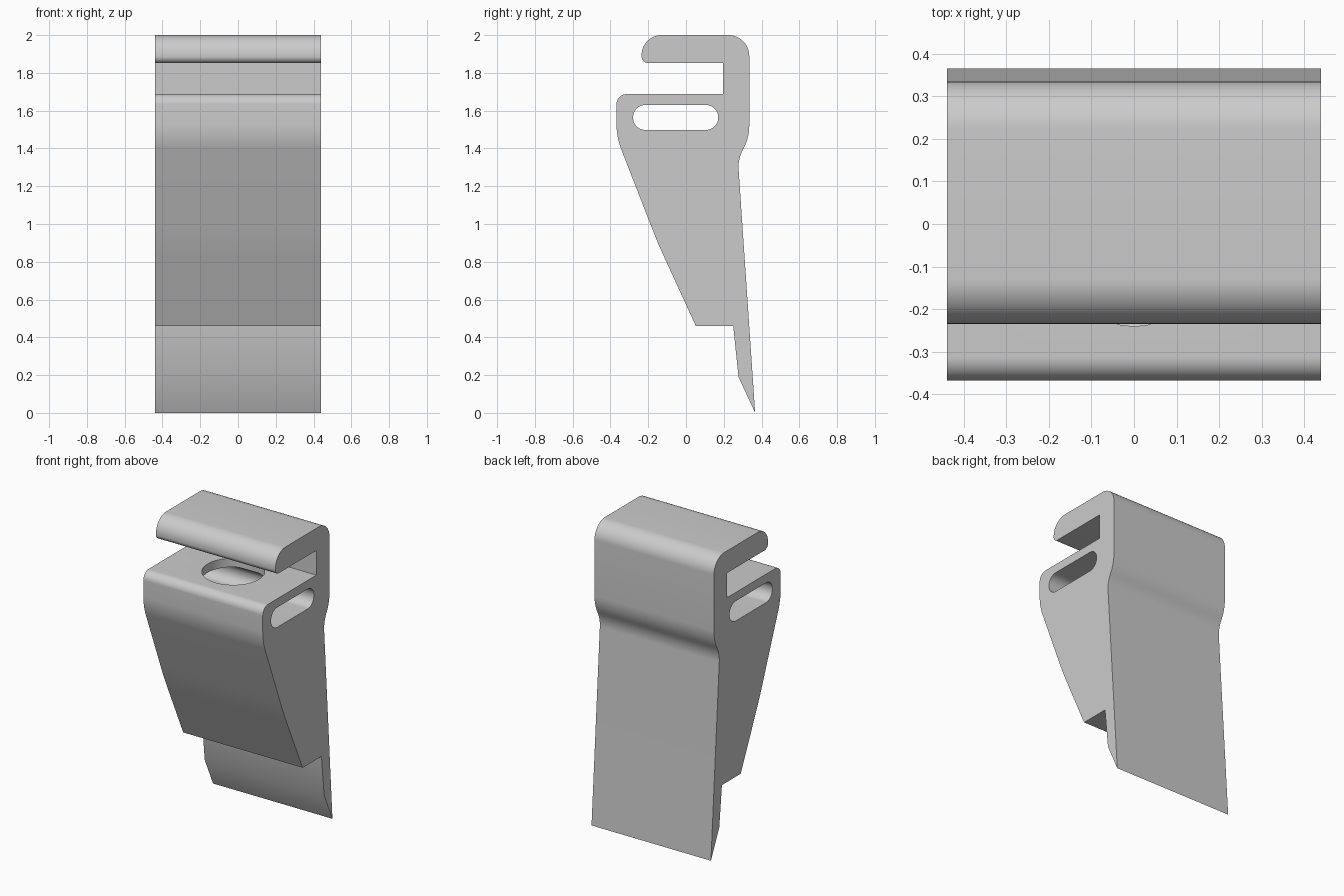
import bpy, bmesh, math
from mathutils import Vector

cube = bpy.data.objects.get("Cube")
if cube:
    bpy.data.objects.remove(cube, do_unlink=True)

HALF_WIDTH = 0.44

grey = bpy.data.materials.new("plain grey")
grey.use_nodes = True
grey.diffuse_color = (0.6, 0.6, 0.6, 1)
grey.node_tree.nodes["Principled BSDF"].inputs["Base Color"].default_value = (0.6, 0.6, 0.6, 1)


def rounded(corners, steps=10):
    """Outline of (y, z, radius) corners with circular fillets."""
    pts = []
    for i, (y, z, r) in enumerate(corners):
        p = Vector((y, z))
        if r == 0:
            pts.append(p)
            continue
        a = (Vector(corners[i - 1][:2]) - p).normalized()
        b = (Vector(corners[(i + 1) % len(corners)][:2]) - p).normalized()
        half = a.angle(b) / 2
        centre = p + (a + b).normalized() * (r / math.sin(half))
        start = p + a * (r / math.tan(half)) - centre
        end = p + b * (r / math.tan(half)) - centre
        for k in range(steps + 1):
            t = k / steps
            pts.append(centre + (start * (1 - t) + end * t).normalized() * r)
    return pts


def prism(name, corners, half):
    """Extrude a side outline across the width."""
    bm = bmesh.new()
    face = bm.faces.new([bm.verts.new((-half, p.x, p.y)) for p in rounded(corners)])
    ext = bmesh.ops.extrude_face_region(bm, geom=[face])
    verts = [g for g in ext["geom"] if isinstance(g, bmesh.types.BMVert)]
    bmesh.ops.translate(bm, verts=verts, vec=(2 * half, 0, 0))
    bmesh.ops.recalc_face_normals(bm, faces=bm.faces)
    mesh = bpy.data.meshes.new(name)
    bm.to_mesh(mesh)
    bm.free()
    obj = bpy.data.objects.new(name, mesh)
    bpy.context.collection.objects.link(obj)
    mesh.materials.append(grey)
    return obj


def cut(obj, cutter):
    cutter.hide_render = True
    mod = obj.modifiers.new("cut", "BOOLEAN")
    mod.operation = "DIFFERENCE"
    mod.solver = "EXACT"
    mod.object = cutter
    bpy.ops.object.select_all(action="DESELECT")
    bpy.context.view_layer.objects.active = obj
    obj.select_set(True)
    bpy.ops.object.modifier_apply(modifier=mod.name)
    bpy.data.objects.remove(cutter, do_unlink=True)


# Hooked wedge body with a thin blade at its foot
body = prism("wedge_body", [
    (0.366, 0, 0),
    (0.275, 1.34, 0.19),
    (0.335, 1.46, 0.26),
    (0.335, 2, 0.11),
    (-0.235, 2, 0.105),
    (-0.235, 1.852, 0.035),
    (0.196, 1.852, 0),
    (0.196, 1.688, 0),
    (-0.368, 1.688, 0.055),
    (-0.368, 1.46, 0.37),
    (-0.15, 0.9, 3),
    (0.052, 0.46, 0),
    (0.25, 0.46, 0),
    (0.278, 0.19, 0),
], HALF_WIDTH)

# Rounded slot running through the width
cut(body, prism("slot_cutter", [
    (-0.28, 1.498, 0.064),
    (0.17, 1.498, 0.064),
    (0.17, 1.63, 0.064),
    (-0.28, 1.63, 0.064),
], HALF_WIDTH + 0.1))

# Round opening from the shelf down into the slot
bpy.ops.mesh.primitive_cylinder_add(vertices=64, radius=0.19, depth=0.2, location=(0, -0.05, 1.665))
hole = bpy.context.object
hole.name = "hole_cutter"
hole.data.materials.append(grey)
cut(body, hole)

bpy.ops.object.shade_smooth_by_angle(angle=math.radians(30))
